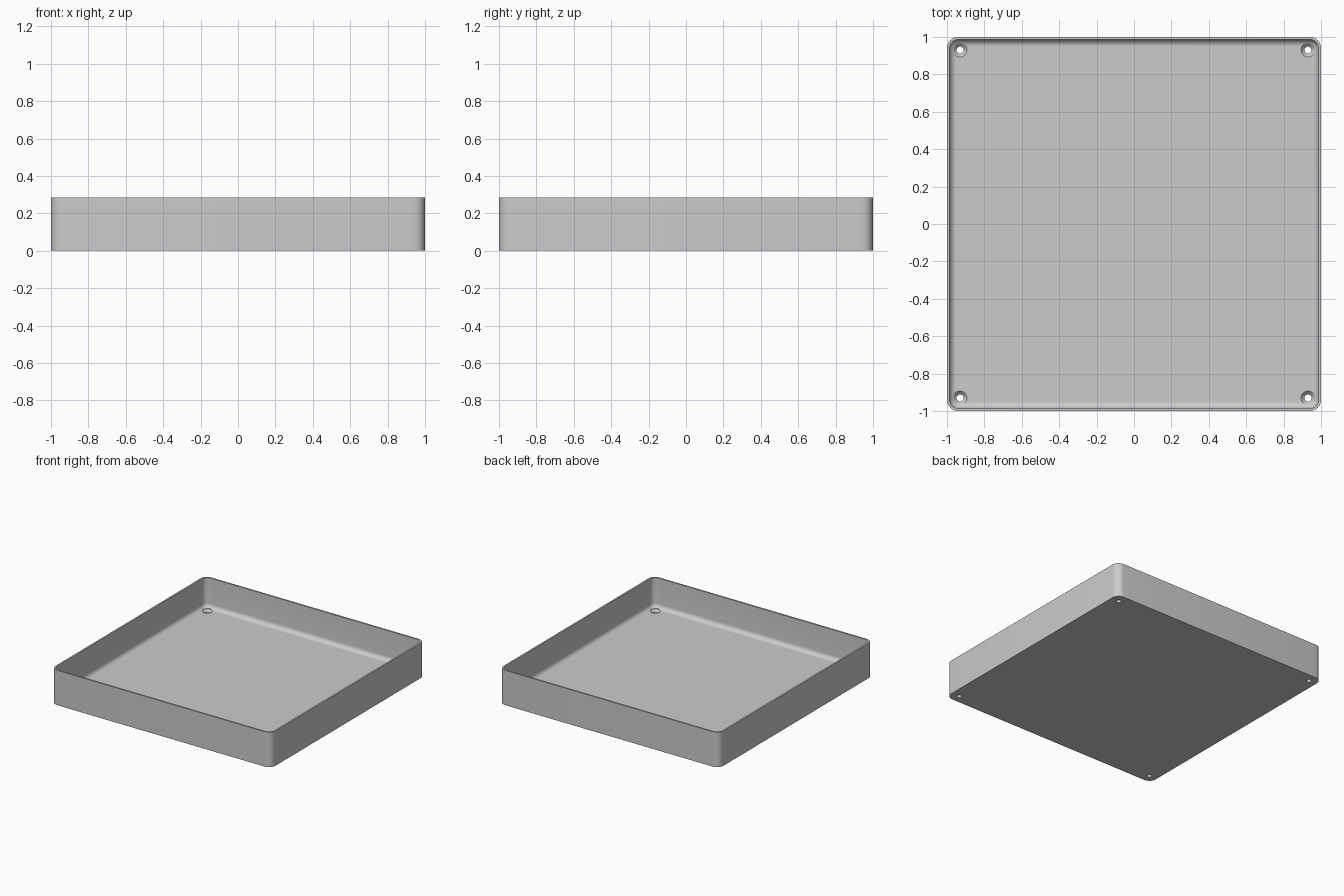
import bpy, bmesh
from math import sin, cos, pi

if "Cube" in bpy.data.objects:
    bpy.data.objects.remove(bpy.data.objects["Cube"], do_unlink=True)

HEIGHT, FLOOR, WALL = 0.286, 0.04, 0.014
CORNER, FILLET = 0.06, 0.036
HOLE_POS, HOLE_R, SINK_R = 0.93, 0.019, 0.037

grey = bpy.data.materials.new("plain grey")
grey.use_nodes = True
colour = (0.6, 0.6, 0.6, 1)
grey.diffuse_color = colour
grey.node_tree.nodes["Principled BSDF"].inputs["Base Color"].default_value = colour


def rounded_square(inset, steps=8):
    """Outline of the tray, moved inward by inset."""
    r = max(CORNER - inset, 0.008)
    c = 1 - inset - r
    pts = []
    for q, (sx, sy) in enumerate([(1, 1), (-1, 1), (-1, -1), (1, -1)]):
        for i in range(steps + 1):
            a = (q + i / steps) * pi / 2
            pts.append((sx * c + r * cos(a), sy * c + r * sin(a)))
    return pts


def circle(x, y, r, n=32):
    return [(x + r * cos(2 * pi * i / n), y + r * sin(2 * pi * i / n)) for i in range(n)]


def loft(bm, sections):
    """Join (outline, z) sections with quads and cap both ends."""
    rings = [[bm.verts.new((x, y, z)) for x, y in pts] for pts, z in sections]
    n = len(rings[0])
    for a, b in zip(rings, rings[1:]):
        for i in range(n):
            j = (i + 1) % n
            bm.faces.new((a[i], a[j], b[j], b[i]))
    bm.faces.new(rings[0][::-1])
    bm.faces.new(rings[-1])


def finish(name, bm):
    bmesh.ops.recalc_face_normals(bm, faces=bm.faces)
    mesh = bpy.data.meshes.new(name)
    bm.to_mesh(mesh)
    bm.free()
    mesh.materials.append(grey)
    obj = bpy.data.objects.new(name, mesh)
    bpy.context.collection.objects.link(obj)
    return obj


# Tray: outer wall, rim, inner wall, rounded foot of the wall, floor
profile = [(0, 0), (0, HEIGHT), (WALL, HEIGHT)]
for i in range(9):
    a = i / 8 * pi / 2
    profile.append((WALL + FILLET * (1 - cos(a)), FLOOR + FILLET * (1 - sin(a))))
bm = bmesh.new()
loft(bm, [(rounded_square(inset), z) for inset, z in profile])
tray = finish("tray", bm)

# Countersunk screw holes in the four corners
bm = bmesh.new()
for x in (-HOLE_POS, HOLE_POS):
    for y in (-HOLE_POS, HOLE_POS):
        loft(bm, [(circle(x, y, HOLE_R), -0.05),
                  (circle(x, y, HOLE_R), FLOOR - 0.018),
                  (circle(x, y, SINK_R), FLOOR),
                  (circle(x, y, SINK_R), FLOOR + 0.06)])
cutter = finish("screw_hole_cutter", bm)
cutter.hide_render = True

bpy.ops.object.select_all(action="DESELECT")
bpy.context.view_layer.objects.active = tray
tray.select_set(True)
cut = tray.modifiers.new("screw_holes", "BOOLEAN")
cut.operation, cut.solver, cut.object = "DIFFERENCE", "EXACT", cutter
bpy.ops.object.modifier_apply(modifier=cut.name)
bpy.data.objects.remove(cutter, do_unlink=True)
bpy.ops.object.shade_smooth_by_angle(angle=pi / 6)
